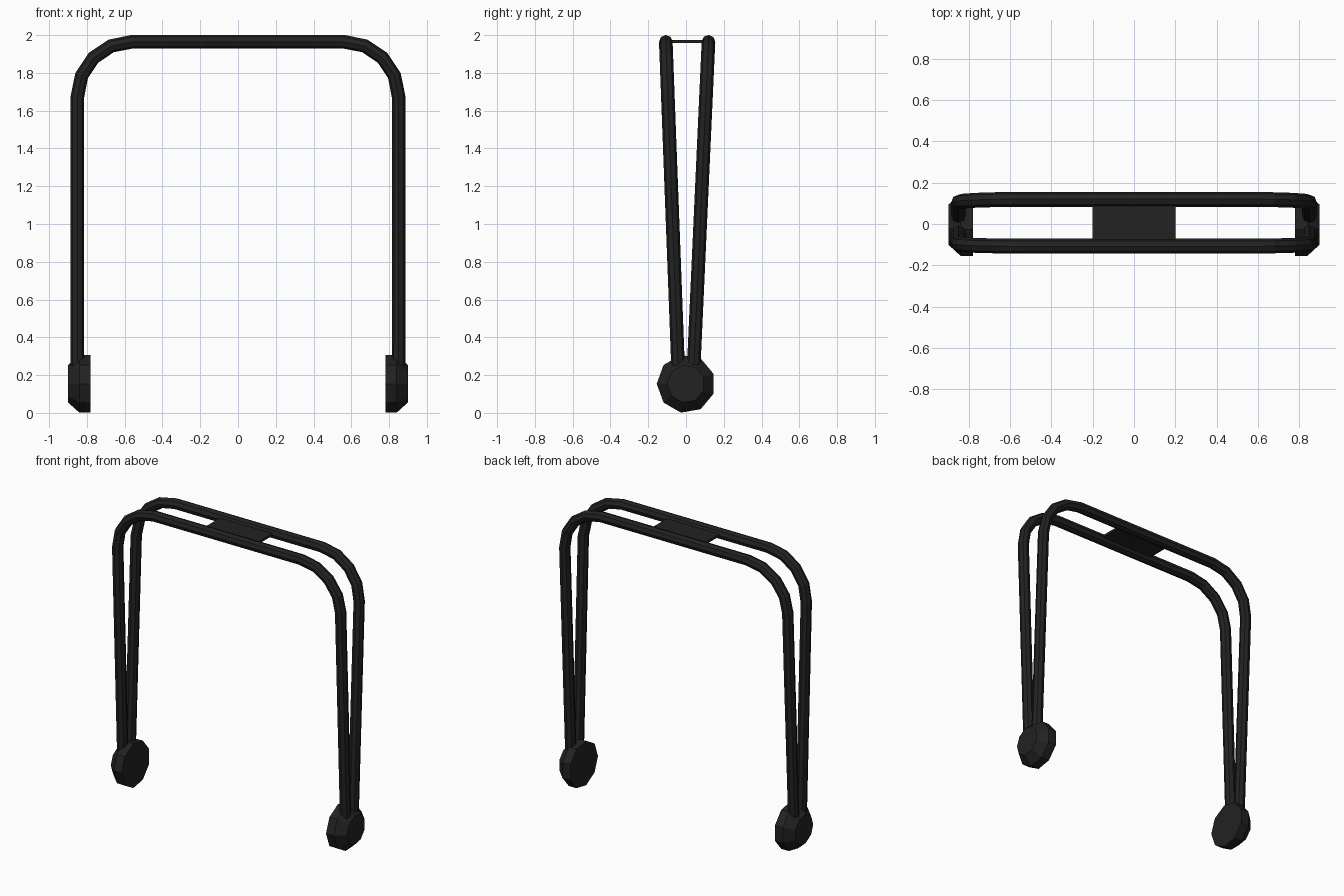
import bpy, bmesh, math

cube = bpy.data.objects.get("Cube")
if cube:
    bpy.data.objects.remove(cube, do_unlink=True)

black = bpy.data.materials.new("matte black")
black.use_nodes = True
colour = (0.016, 0.016, 0.016, 1)
black.diffuse_color = colour
black.node_tree.nodes["Principled BSDF"].inputs["Base Color"].default_value = colour

HALF_WIDTH, TOP, BEND = 0.85, 1.965, 0.29


def add_object(name, data):
    obj = bpy.data.objects.new(name, data)
    bpy.context.collection.objects.link(obj)
    data.materials.append(black)
    return obj


def hoop(name, y_low, y_top):
    """Leaning tube with two rounded upper corners."""
    low = 0.16
    half = [(HALF_WIDTH, low)]
    for i in range(5):
        a = math.radians(90 * i / 4)
        half.append((HALF_WIDTH - BEND + BEND * math.cos(a),
                     TOP - BEND + BEND * math.sin(a)))
    path = half + [(-x, z) for x, z in reversed(half)]
    curve = bpy.data.curves.new(name, "CURVE")
    curve.dimensions = "3D"
    curve.bevel_depth = 0.036
    curve.bevel_resolution = 2
    curve.use_fill_caps = True
    spline = curve.splines.new("POLY")
    spline.points.add(len(path) - 1)
    for point, (x, z) in zip(spline.points, path):
        y = y_low + (y_top - y_low) * (z - low) / (TOP - low)
        point.co = (x, y, z, 1)
    spline.use_smooth = False
    add_object(name, curve)


def foot(name, side):
    """Nine-sided disc with a chamfered outer rim."""
    bm = bmesh.new()
    rings = []
    for x, r in ((0.78, 0.155), (0.84, 0.155), (0.9, 0.1)):
        ring = []
        for i in range(9):
            a = math.pi + math.tau * i / 9
            ring.append(bm.verts.new((side * x, r * math.cos(a),
                                      0.154 + r * math.sin(a))))
        rings.append(ring)
    for a, b in zip(rings, rings[1:]):
        for i in range(9):
            j = (i + 1) % 9
            bm.faces.new((a[i], a[j], b[j], b[i]))
    bm.faces.new(rings[0])
    bm.faces.new(rings[-1])
    bmesh.ops.recalc_face_normals(bm, faces=bm.faces)
    mesh = bpy.data.meshes.new(name)
    bm.to_mesh(mesh)
    bm.free()
    add_object(name, mesh)


# Two hoops spreading apart towards the top
hoop("front_hoop", -0.039, -0.107)
hoop("back_hoop", 0.037, 0.119)

# Feet
foot("left_foot", 1)
foot("right_foot", -1)

# Thin plate bridging the hoops at the top
bpy.ops.mesh.primitive_cube_add(size=1, location=(0, 0.006, 1.967))
plate = bpy.context.object
plate.name = "top_plate"
plate.scale = (0.4, 0.2, 0.016)
plate.data.materials.append(black)
